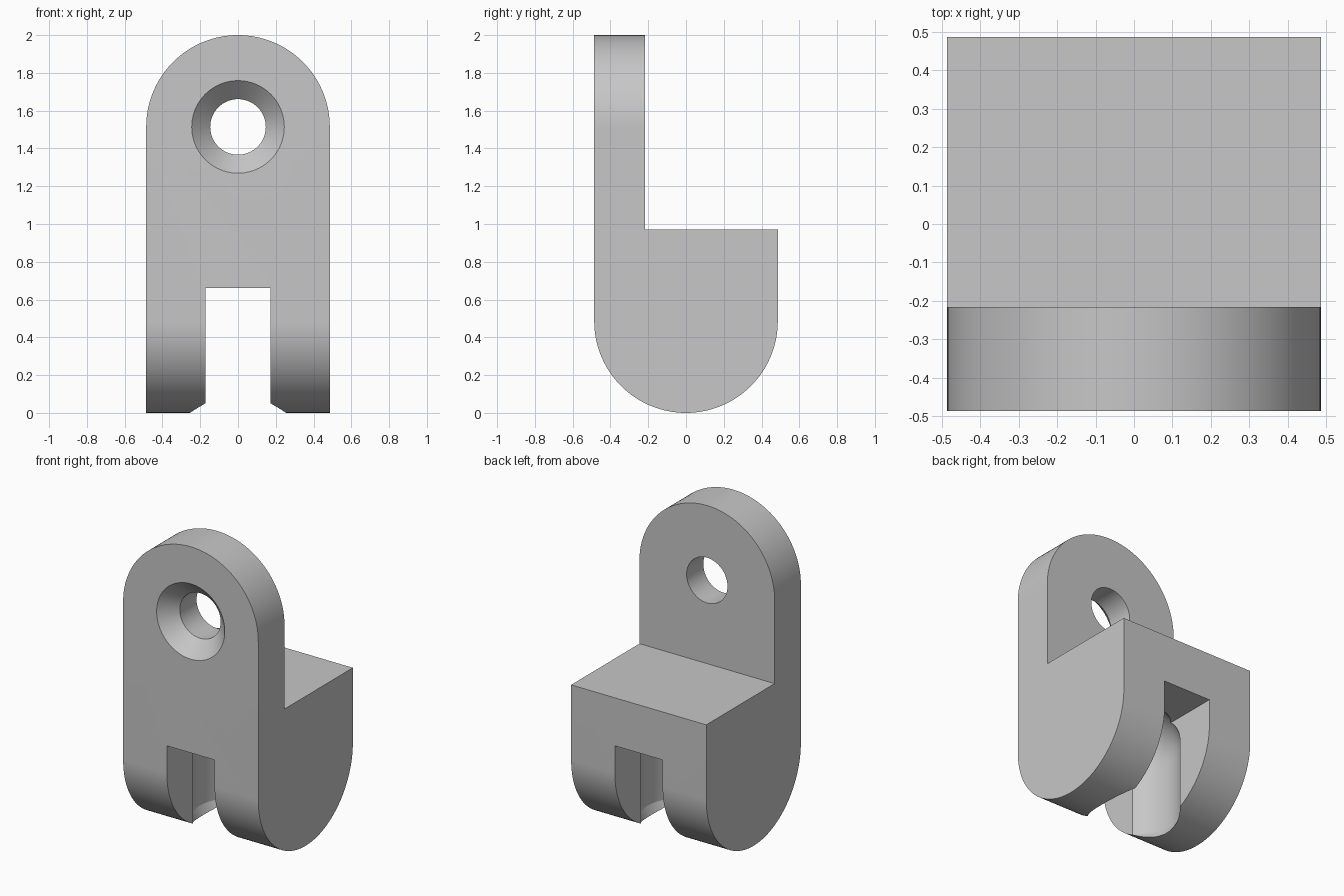
import bpy, bmesh
from math import sin, cos, pi, radians
from mathutils import Vector, Matrix

default = bpy.data.objects.get("Cube")
if default:
    bpy.data.objects.remove(default, do_unlink=True)

R = 0.486            # half width and end radius
PLATE_BACK = -0.216  # rear face of the upright plate
STEP = 0.972         # height of the rear block
HOLE_Z = 2 - R       # centre of the screw hole
SLOT = 0.172         # half width of the slot
SOCKET = 0.278       # radius of the socket

grey = bpy.data.materials.new("light_grey")
grey.use_nodes = True
colour = (0.57, 0.57, 0.57, 1)
grey.diffuse_color = colour
grey.node_tree.nodes["Principled BSDF"].inputs["Base Color"].default_value = colour


def make(name, bm):
    bmesh.ops.recalc_face_normals(bm, faces=bm.faces)
    mesh = bpy.data.meshes.new(name)
    bm.to_mesh(mesh)
    bm.free()
    mesh.materials.append(grey)
    obj = bpy.data.objects.new(name, mesh)
    bpy.context.collection.objects.link(obj)
    return obj


def arc(cz, start, end, steps=64):
    angles = [start + (end - start) * i / steps for i in range(steps + 1)]
    return [(R * cos(a), cz + R * sin(a)) for a in angles]


def prism(name, points, place, depth):
    """Extrude a closed outline; place maps (u, v) to 3D."""
    bm = bmesh.new()
    face = bm.faces.new([bm.verts.new(place(u, v)) for u, v in points])
    result = bmesh.ops.extrude_face_region(bm, geom=[face])
    verts = [g for g in result["geom"] if isinstance(g, bmesh.types.BMVert)]
    bmesh.ops.translate(bm, verts=verts, vec=Vector(depth))
    return make(name, bm)


def lathe(name, profile, matrix, steps=96):
    """Spin an (r, z) profile, which starts and ends on the axis."""
    bm = bmesh.new()
    verts = [bm.verts.new((r, 0, z)) for r, z in profile]
    edges = [bm.edges.new(pair) for pair in zip(verts, verts[1:])]
    bmesh.ops.spin(bm, geom=verts + edges, axis=(0, 0, 1), cent=(0, 0, 0),
                   angle=2 * pi, steps=steps)
    bmesh.ops.remove_doubles(bm, verts=bm.verts, dist=0.0001)
    bm.transform(matrix)
    return make(name, bm)


def combine(target, cutter, operation):
    cutter.hide_render = True
    mod = target.modifiers.new(operation.lower(), "BOOLEAN")
    mod.operation = operation
    mod.solver = "EXACT"
    mod.object = cutter
    bpy.ops.object.select_all(action="DESELECT")
    target.select_set(True)
    bpy.context.view_layer.objects.active = target
    bpy.ops.object.modifier_apply(modifier=mod.name)
    bpy.data.objects.remove(cutter, do_unlink=True)


# L-shaped body with a rounded underside
side = arc(R, -pi, 0) + [(R, STEP), (PLATE_BACK, STEP),
                         (PLATE_BACK, 2.1), (-R, 2.1)]
body = prism("hinge_bracket", side, lambda u, v: (-0.6, u, v), (1.2, 0, 0))

# Rounded front outline
front = arc(HOLE_Z, 0, pi) + [(-R, -0.1), (R, -0.1)]
outline = prism("front_outline", front, lambda u, v: (u, -0.6, v), (0, 1.2, 0))
combine(body, outline, "INTERSECT")

# Slot through the lower block
box = [(-SLOT, -0.1), (SLOT, -0.1), (SLOT, 0.66), (-SLOT, 0.66)]
slot = prism("slot_cutter", box, lambda u, v: (u, -0.6, v), (0, 1.2, 0))
combine(body, slot, "DIFFERENCE")

# Domed socket with a slightly narrowed mouth
dome = [(SOCKET * cos(a), R + SOCKET * sin(a))
        for a in [pi / 2 * i / 24 for i in range(24)]]
profile = [(0, -0.1), (0.254, -0.1), (0.254, 0), (SOCKET, 0.055)]
profile += dome + [(0, R + SOCKET)]
combine(body, lathe("socket_cutter", profile, Matrix()), "DIFFERENCE")

# Countersunk screw hole, opening to the front
sink = [(0, -0.1), (0.345, -0.1), (0.147, 0.098), (0.147, 0.5), (0, 0.5)]
turn = Matrix.Translation((0, -R, HOLE_Z)) @ Matrix.Rotation(radians(-90), 4, "X")
combine(body, lathe("screw_hole_cutter", sink, turn), "DIFFERENCE")

bpy.ops.object.shade_smooth_by_angle(angle=radians(20))
